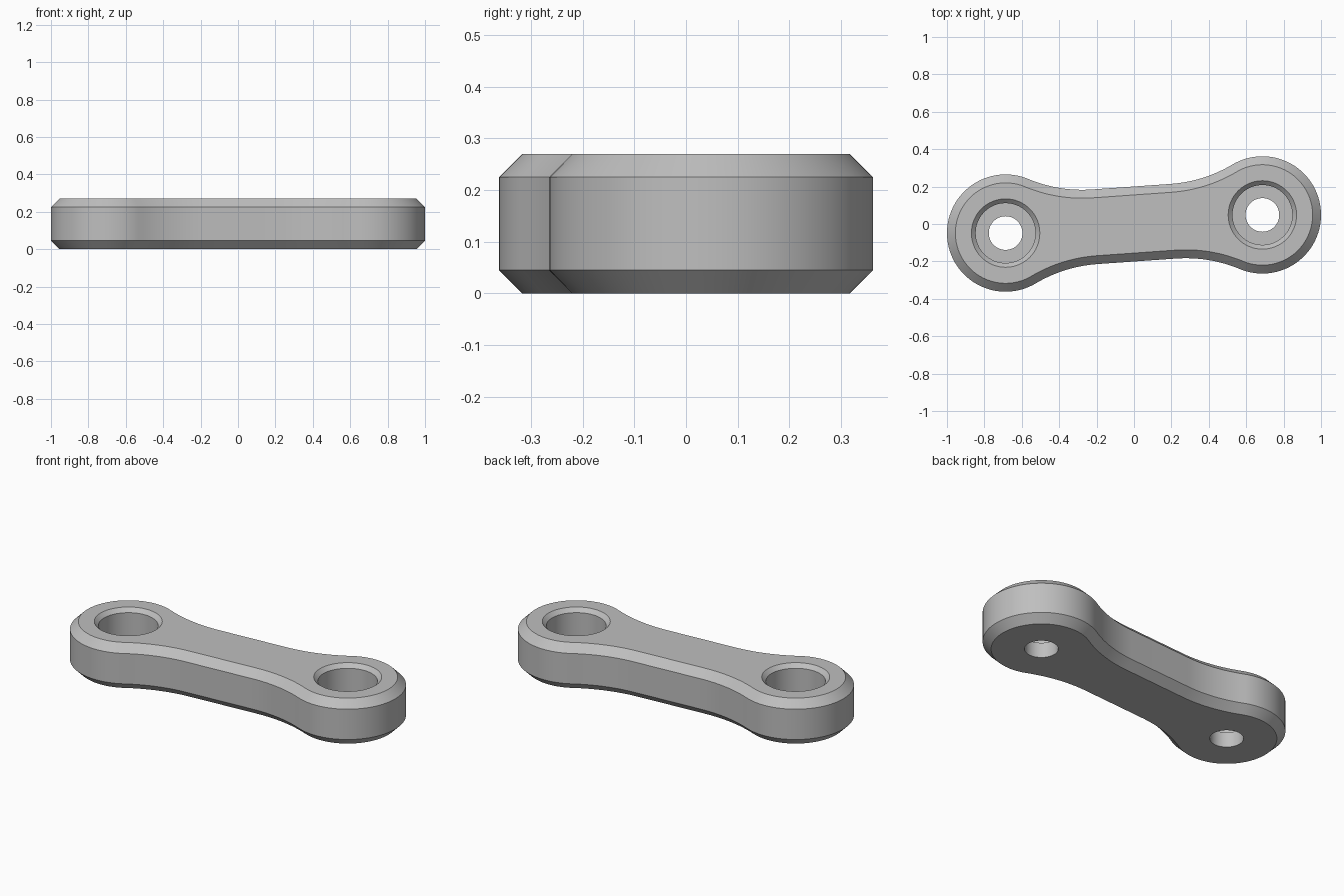
import bpy, bmesh, math
from mathutils import Vector, Matrix

if "Cube" in bpy.data.objects:
    bpy.data.objects.remove(bpy.data.objects["Cube"])

HEIGHT, CHAMFER = 0.27, 0.045
BOSS = Vector((0.6865, 0.0485))      # centre of one round end
BOSS_R, NECK, NECK_X = 0.3135, 0.2, 0.21
REACH = BOSS.length
TILT = math.atan2(BOSS.y, BOSS.x)

# Fillet tangent to both the neck line and the round end
dx = REACH - NECK_X
FILLET_R = (dx**2 + NECK**2 - BOSS_R**2) / (2 * (BOSS_R - NECK))
fillet_centre = Vector((NECK_X, NECK + FILLET_R))
tangent = math.atan2(fillet_centre.y, -dx)


def direction(a):
    return Vector((math.cos(a), math.sin(a)))


def link_outline():
    """Points with outward normals, along the link's own axis."""
    quarter = []
    for i in range(33):
        n = direction(tangent * i / 32)
        quarter.append((Vector((REACH, 0)) + n * BOSS_R, n))
    for i in range(1, 17):
        n = direction(tangent + (math.pi / 2 - tangent) * i / 16)
        quarter.append((fillet_centre - n * FILLET_R, n))
    flip = Matrix(((-1, 0), (0, 1)))
    half = quarter + [(flip @ p, flip @ n) for p, n in reversed(quarter)][:-1]
    return half + [(-p, -n) for p, n in half]


def ring(bm, points, z):
    return [bm.verts.new((p.x, p.y, z)) for p in points]


def skin(bm, rings):
    """Join neighbouring rings with quads; return the end edge loops."""
    for a, b in zip(rings, rings[1:]):
        for i in range(len(a)):
            j = (i + 1) % len(a)
            bm.faces.new((a[i], a[j], b[j], b[i]))
    return [[bm.edges.get((r[i - 1], r[i])) for i in range(len(r))]
            for r in (rings[0], rings[-1])]


bm = bmesh.new()
turn = Matrix.Rotation(TILT, 2)
outline = [(turn @ p, turn @ n) for p, n in link_outline()]

# Chamfered outer wall
wall = [(CHAMFER, 0), (0, CHAMFER), (0, HEIGHT - CHAMFER), (CHAMFER, HEIGHT)]
bottom, top = skin(bm, [ring(bm, [p - n * inset for p, n in outline], z)
                        for inset, z in wall])

# Counterbored holes with a bevelled rim
bore = [(0.09, 0), (0.09, 0.09), (0.16, 0.09), (0.16, 0.247), (0.183, HEIGHT)]
for centre in (BOSS, -BOSS):
    lo, hi = skin(bm, [ring(bm, [centre + direction(math.tau * i / 64) * r
                                 for i in range(64)], z) for r, z in bore])
    bottom += lo
    top += hi

# Flat top and bottom faces around the holes
for edges, up in ((bottom, -1), (top, 1)):
    bmesh.ops.triangle_fill(bm, use_beauty=True, edges=edges, normal=(0, 0, up))
bmesh.ops.recalc_face_normals(bm, faces=bm.faces[:])

mesh = bpy.data.meshes.new("link_plate")
bm.to_mesh(mesh)
bm.free()
link = bpy.data.objects.new("link_plate", mesh)
bpy.context.collection.objects.link(link)

# Plain grey
grey = bpy.data.materials.new("grey")
grey.use_nodes = True
colour = (0.52, 0.52, 0.52, 1)
grey.diffuse_color = colour
grey.node_tree.nodes["Principled BSDF"].inputs["Base Color"].default_value = colour
mesh.materials.append(grey)

bpy.ops.object.select_all(action='DESELECT')
link.select_set(True)
bpy.context.view_layer.objects.active = link
bpy.ops.object.shade_smooth_by_angle(angle=math.radians(30))
